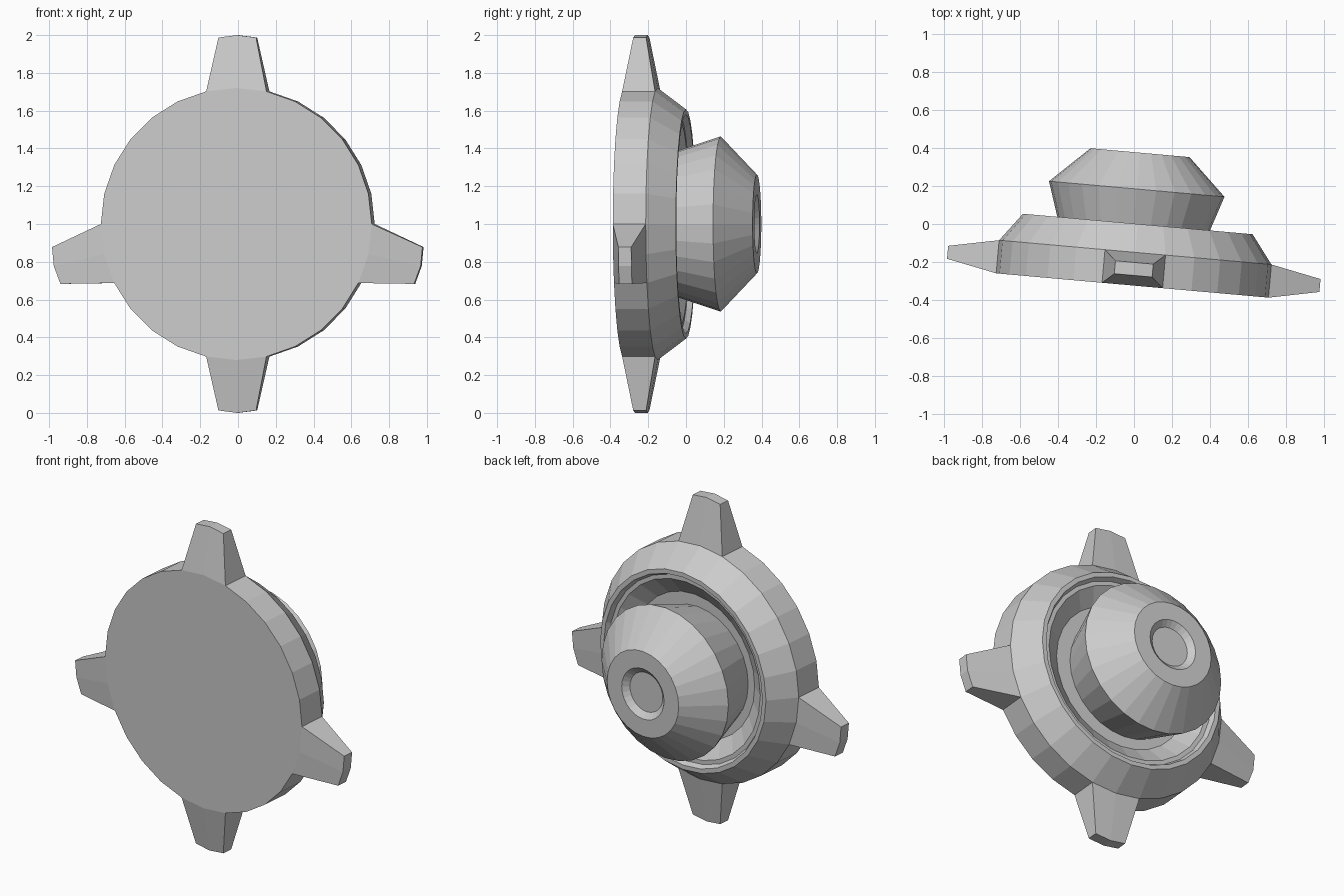
import bpy, bmesh, math

if "Cube" in bpy.data.objects:
    bpy.data.objects.remove(bpy.data.objects["Cube"])

SIDES = 28
STEP = 2 * math.pi / SIDES
YAW = math.radians(-5.1)      # whole part is turned slightly about z
BACK, FRONT = -0.325, -0.15   # thickness of the toothed wall


def lathe(profile, cap_start, cap_end):
    """Spin (radius, y) points about the y axis; return bmesh and face bands."""
    bm = bmesh.new()
    rings = [[bm.verts.new((r * math.cos(i * STEP), y, r * math.sin(i * STEP)))
              for i in range(SIDES)] for r, y in profile]
    bands = []
    for a, b in zip(rings, rings[1:]):
        bands.append([bm.faces.new((a[i], a[(i + 1) % SIDES], b[(i + 1) % SIDES], b[i]))
                      for i in range(SIDES)])
    if cap_start:
        bm.faces.new(rings[0])
    if cap_end:
        bm.faces.new(rings[-1])
    return bm, bands


def add_tooth(bm, wall, centre):
    """Extrude the two wall faces beside vertex column `centre` into a tapered tooth."""
    faces = [wall[centre - 1], wall[centre % SIDES]]
    new = bmesh.ops.extrude_face_region(bm, geom=faces)["geom"]
    mid_y = (BACK + FRONT) / 2
    mid_a = centre * STEP
    for v in [g for g in new if isinstance(g, bmesh.types.BMVert)]:
        d = math.remainder(math.atan2(v.co.z, v.co.x) - mid_a, 2 * math.pi)
        ang = mid_a + d * 0.45
        r = 1.0 if abs(d) < 0.01 else 0.992
        v.co = (r * math.cos(ang), mid_y + (v.co.y - mid_y) * 0.39, r * math.sin(ang))
    live = [f for f in faces if f.is_valid]
    if live:
        bmesh.ops.delete(bm, geom=live, context='FACES')


def finish(name, bm, x):
    bmesh.ops.recalc_face_normals(bm, faces=bm.faces[:])
    me = bpy.data.meshes.new(name)
    bm.to_mesh(me)
    bm.free()
    ob = bpy.data.objects.new(name, me)
    ob.location = (x, 0, 1)
    ob.rotation_euler.z = YAW
    bpy.context.collection.objects.link(ob)
    return ob


# Toothed disc with bevelled shoulder, thin lip and dished recess
bm, bands = lathe([(0.72, BACK), (0.72, FRONT), (0.607, 0.0), (0.58, 0.0),
                   (0.565, -0.03), (0.54, -0.03), (0.44, -0.10)], True, True)
for column in (7, 15, 21, 27):
    add_tooth(bm, bands[0], column)
finish("toothed_disc", bm, 0.02)

# Flared knob with tapered front and shallow dimple
bm, _ = lathe([(0.37, -0.10), (0.464, 0.185), (0.262, 0.377), (0.155, 0.377),
               (0.12, 0.347)], False, True)
finish("knob", bm, -0.002)
